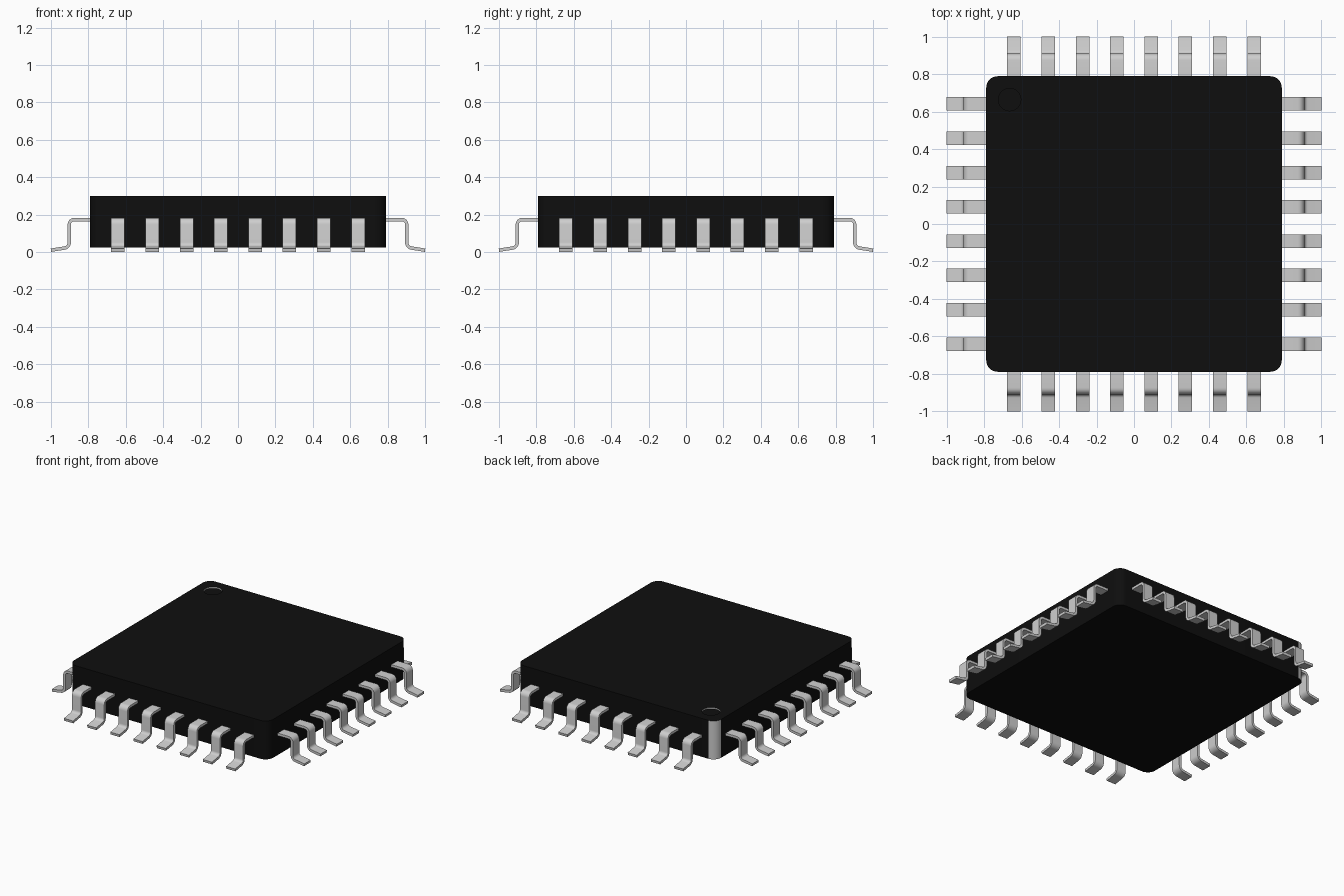
import bpy, bmesh, math
from mathutils import Vector

if "Cube" in bpy.data.objects:
    bpy.data.objects.remove(bpy.data.objects["Cube"])


def material(name, rgb):
    m = bpy.data.materials.new(name)
    m.diffuse_color = (*rgb, 1)
    m.use_nodes = True
    m.node_tree.nodes["Principled BSDF"].inputs["Base Color"].default_value = m.diffuse_color
    return m


BLACK = material("black_plastic", (0.0045, 0.0045, 0.0045))
METAL = material("tinned_metal", (0.62, 0.62, 0.62))


def finish(bm, name, mats):
    bmesh.ops.recalc_face_normals(bm, faces=bm.faces[:])
    me = bpy.data.meshes.new(name)
    bm.to_mesh(me)
    bm.free()
    for m in mats:
        me.materials.append(m)
    ob = bpy.data.objects.new(name, me)
    bpy.context.collection.objects.link(ob)
    bpy.ops.object.select_all(action='DESELECT')
    ob.select_set(True)
    bpy.context.view_layer.objects.active = ob
    bpy.ops.object.shade_smooth_by_angle(angle=math.radians(35))
    return ob


# Package body: rounded square prism with a shallow pin-one dimple
HALF, RAD, Z0, Z1, SEG = 0.79, 0.06, 0.025, 0.30, 8
outline = []
for k in range(4):
    a0 = k * math.pi / 2
    cx = (HALF - RAD) * (1 if k in (0, 3) else -1)
    cy = (HALF - RAD) * (1 if k in (0, 1) else -1)
    for i in range(SEG + 1):
        a = a0 + i * math.pi / 2 / SEG
        outline.append((cx + RAD * math.cos(a), cy + RAD * math.sin(a)))
dimple = [(-0.665 + 0.06 * math.cos(i * math.tau / 32),
           0.665 + 0.06 * math.sin(i * math.tau / 32)) for i in range(32)]

bm = bmesh.new()


def ring(points, z):
    return [bm.verts.new((x, y, z)) for x, y in points]


def wall(lo, hi):
    n = len(lo)
    return [bm.faces.new((lo[i], lo[(i + 1) % n], hi[(i + 1) % n], hi[i])) for i in range(n)]


bottom, top = ring(outline, Z0), ring(outline, Z1)
floor, rim = ring(dimple, Z1 - 0.01), ring(dimple, Z1)
sides = wall(bottom, top)
dimple_wall = wall(floor, rim)
bm.faces.new(bottom)
bm.faces.new(floor)
edges = [bm.edges.get((r[i], r[(i + 1) % len(r)])) for r in (top, rim) for i in range(len(r))]
bmesh.ops.triangle_fill(bm, use_beauty=True, edges=edges, normal=(0, 0, 1))
# bright metal on the dimple wall and on the rounded corner beside it
for f in dimple_wall:
    f.material_index = 1
for f in sides:
    c = f.calc_center_median()
    if c.x < -(HALF - RAD) and c.y > HALF - RAD:
        f.material_index = 1
finish(bm, "package_body", [BLACK, METAL])


# Gull-wing lead: rounded centre line given thickness and width
def rounded_path(points, radii, steps=6):
    pts = [Vector(p) for p in points]
    out = [pts[0]]
    for i in range(1, len(pts) - 1):
        a = pts[i] + (pts[i - 1] - pts[i]).normalized() * radii[i - 1]
        b = pts[i] + (pts[i + 1] - pts[i]).normalized() * radii[i - 1]
        d1, d2 = (pts[i] - a).normalized(), (b - pts[i]).normalized()
        turn = d1.angle_signed(d2)
        r = radii[i - 1] / math.tan(abs(turn) / 2)
        side = Vector((-d1.y, d1.x))
        if side.dot(d2) < 0:
            side = -side
        centre = a + side * r
        for s in range(steps + 1):
            t = abs(turn) * s / steps
            out.append(centre - side * r * math.cos(t) + d1 * r * math.sin(t))
    out.append(pts[-1])
    return out


WIDTH, THICK = 0.072, 0.018
path = rounded_path([(0.77, 0.173), (0.902, 0.173), (0.902, 0.025), (1.0, 0.0095)],
                    [0.026, 0.026])
bm = bmesh.new()
sections = []
for i, p in enumerate(path):
    d = (path[min(i + 1, len(path) - 1)] - path[max(i - 1, 0)]).normalized()
    n = Vector((-d.y, d.x)) * THICK / 2
    sections.append([bm.verts.new((q.x, y, q.y)) for q, y in
                     ((p + n, -WIDTH / 2), (p + n, WIDTH / 2),
                      (p - n, WIDTH / 2), (p - n, -WIDTH / 2))])
for a, b in zip(sections, sections[1:]):
    wall(a, b)
bm.faces.new(sections[0])
bm.faces.new(sections[-1])
master = finish(bm, "lead", [METAL])
lead_mesh = master.data
bpy.data.objects.remove(master)

# Eight leads on each of the four sides
OFFSETS = [s * v for s in (-1, 1) for v in (0.092, 0.275, 0.459, 0.643)]
for k, side in enumerate(("right", "back", "left", "front")):
    a = k * math.pi / 2
    for i, off in enumerate(sorted(OFFSETS)):
        ob = bpy.data.objects.new(f"lead_{side}_{i + 1}", lead_mesh)
        ob.rotation_euler.z = a
        ob.location = (-math.sin(a) * off, math.cos(a) * off, 0)
        bpy.context.collection.objects.link(ob)
